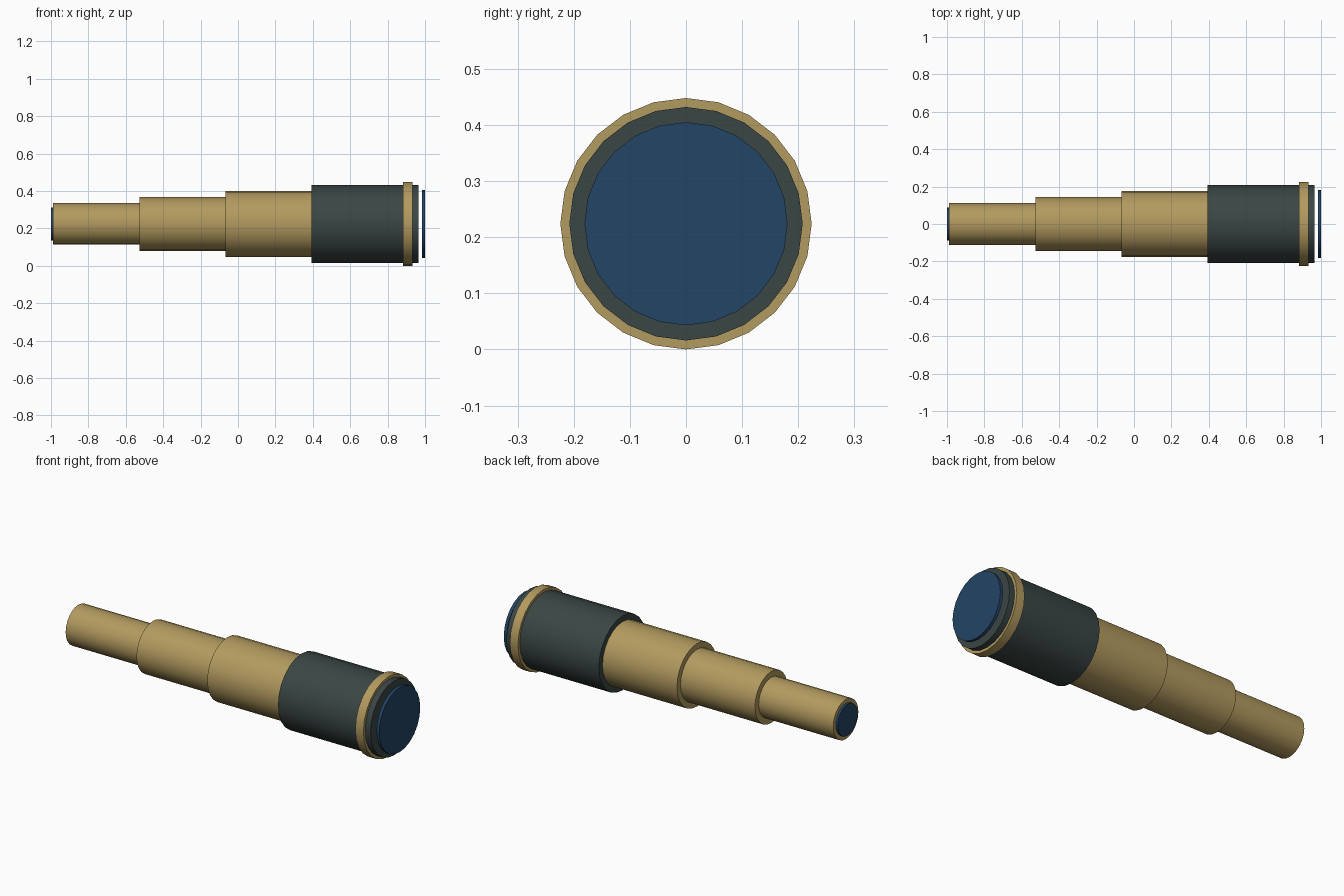
import bpy, math

if "Cube" in bpy.data.objects:
    bpy.data.objects.remove(bpy.data.objects["Cube"])

AXIS_Z = 0.224
SIDES = 24


def material(name, rgb):
    m = bpy.data.materials.new(name)
    m.diffuse_color = (*rgb, 1.0)
    m.use_nodes = True
    m.node_tree.nodes["Principled BSDF"].inputs["Base Color"].default_value = m.diffuse_color
    return m


brass = material("brass", (0.45, 0.325, 0.115))
leather = material("dark leather", (0.042, 0.061, 0.059))
glass = material("blue glass", (0.017, 0.058, 0.132))


def tube(name, x0, x1, radius, mat):
    """Capped cylinder along x, with a vertex at the very top."""
    bpy.ops.mesh.primitive_cylinder_add(
        vertices=SIDES, radius=radius, depth=x1 - x0,
        location=((x0 + x1) / 2, 0, AXIS_Z), rotation=(0, math.pi / 2, 0))
    ob = bpy.context.object
    ob.name = name
    ob.data.materials.append(mat)
    bpy.ops.object.shade_smooth_by_angle(angle=math.radians(30))
    return ob


# Eyepiece end and the three telescoping draw tubes
tube("eyepiece_lens", -1.0, -0.985, 0.088, glass)
tube("small_draw_tube", -0.988, -0.527, 0.111, brass)
tube("middle_draw_tube", -0.527, -0.067, 0.144, brass)
tube("large_draw_tube", -0.067, 0.393, 0.176, brass)

# Main barrel with its brass band
tube("main_barrel", 0.393, 0.965, 0.208, leather)
tube("front_band", 0.882, 0.932, 0.224, brass)

# Front lens, set just ahead of the barrel
tube("front_lens", 0.983, 1.0, 0.181, glass)
